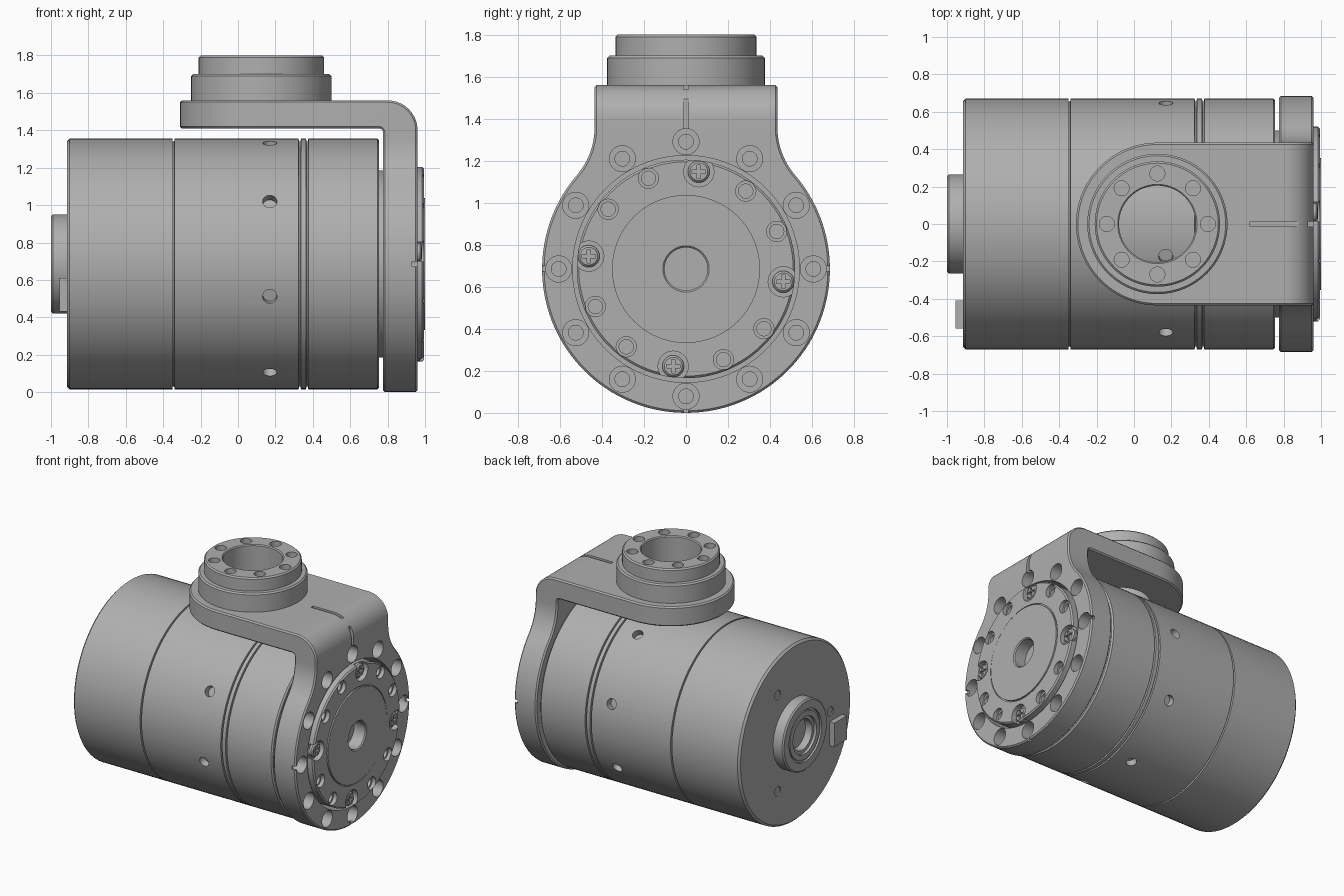
import bpy, bmesh
from math import sin, cos, pi, radians, acos
from mathutils import Vector, Matrix

if "Cube" in bpy.data.objects:
    bpy.data.objects.remove(bpy.data.objects["Cube"])

ZC = 0.685                      # height of the main axis
HUB_X = 0.125                   # position of the upright hub
X, UP = Vector((1, 0, 0)), Vector((0, 0, 1))

metal = bpy.data.materials.new("plain_grey_metal")
metal.use_nodes = True
GREY = (0.43, 0.43, 0.43, 1)
metal.diffuse_color = GREY
metal.node_tree.nodes["Principled BSDF"].inputs["Base Color"].default_value = GREY


def lathe(bm, profile, pos, axis, seg=96):
    """Revolve (radius, height) points about an axis through pos."""
    m = Matrix.Translation(pos) @ axis.to_track_quat('Z', 'Y').to_matrix().to_4x4()
    rings = []
    for r, h in profile:
        if r == 0:
            rings.append([bm.verts.new(m @ Vector((0, 0, h)))] * seg)
        else:
            rings.append([bm.verts.new(m @ Vector((r * cos(2 * pi * i / seg),
                          r * sin(2 * pi * i / seg), h))) for i in range(seg)])
    for a, b in zip(rings, rings[1:]):
        for i in range(seg):
            j = (i + 1) % seg
            bm.faces.new(dict.fromkeys((a[i], a[j], b[j], b[i])))


def drill(bm, pos, axis, *steps, seg=32):
    """Stepped hole cutter: steps are (radius, depth) from the surface."""
    prof, h = [(0, 0.02)], 0.02
    for r, d in steps:
        prof += [(r, h), (r, -d)]
        h = -d
    lathe(bm, prof + [(0, h)], pos, axis, seg)


def prism(bm, pts, axis, lo, hi):
    """Extrude a 2D outline along x, y or z."""
    place = {'x': lambda u, v, h: (h, u, v), 'y': lambda u, v, h: (u, h, v),
             'z': lambda u, v, h: (u, v, h)}[axis]
    a = [bm.verts.new(place(u, v, lo)) for u, v in pts]
    b = [bm.verts.new(place(u, v, hi)) for u, v in pts]
    bm.faces.new(a)
    bm.faces.new(b)
    for i in range(len(pts)):
        j = (i + 1) % len(pts)
        bm.faces.new((a[i], a[j], b[j], b[i]))


def box(bm, x0, x1, y0, y1, z0, z1):
    prism(bm, [(x0, y0), (x1, y0), (x1, y1), (x0, y1)], 'z', z0, z1)


def arc(cx, cy, r, a0, a1, n):
    return [(cx + r * cos(radians(a0 + (a1 - a0) * i / n)),
             cy + r * sin(radians(a0 + (a1 - a0) * i / n))) for i in range(n + 1)]


def finish(name, bm):
    bmesh.ops.remove_doubles(bm, verts=bm.verts, dist=1e-5)
    bmesh.ops.recalc_face_normals(bm, faces=bm.faces)
    me = bpy.data.meshes.new(name)
    bm.to_mesh(me)
    bm.free()
    ob = bpy.data.objects.new(name, me)
    bpy.context.collection.objects.link(ob)
    me.materials.append(metal)
    return ob


def bake(ob):
    bpy.context.view_layer.update()
    dg = bpy.context.evaluated_depsgraph_get()
    me = bpy.data.meshes.new_from_object(ob.evaluated_get(dg))
    ob.modifiers.clear()
    ob.data = me


def combine(ob, bm, op='DIFFERENCE'):
    cutter = finish("cutter", bm)
    mod = ob.modifiers.new("cut", 'BOOLEAN')
    mod.operation, mod.solver, mod.object = op, 'EXACT', cutter
    bake(ob)
    bpy.data.objects.remove(cutter)


def turned(name, profile, pos, axis):
    bm = bmesh.new()
    lathe(bm, profile, pos, axis)
    return finish(name, bm)


def around(r, deg, x):
    return Vector((x, r * cos(radians(deg)), ZC + r * sin(radians(deg))))


CENTRE = Vector((0, 0, ZC))

# Cylindrical housing with grooves
R = 0.67
prof = [(0, -0.915), (R - 0.015, -0.915), (R, -0.9)]
for g in (-0.345, 0.33, 0.37):
    prof += [(R, g - 0.006), (R - 0.014, g - 0.004), (R - 0.014, g + 0.004), (R, g + 0.006)]
prof += [(R, 0.745), (R - 0.01, 0.755), (0.5, 0.755), (0.5, 0.9), (0, 0.9)]
housing = turned("housing", prof, CENTRE, X)
bm = bmesh.new()
for k in range(8):              # radial screw holes
    p = around(R, 15 + 45 * k, 0.17)
    drill(bm, p, (p - around(0, 0, 0.17)).normalized(), (0.038, 0.05))
for k in range(3):              # shallow marks on the rear cap
    drill(bm, around(0.42, 60 + 120 * k, -0.915), -X, (0.035, 0.008))
combine(housing, bm)

# Rear cable boss and connector
turned("rear_boss", [(0, 0.9), (0.265, 0.9), (0.265, 0.99), (0.255, 1.0), (0.195, 1.0),
                     (0.195, 0.985), (0.18, 0.985), (0.18, 0.995), (0.14, 0.995),
                     (0.14, 0.975), (0.115, 0.975), (0.115, 0.92), (0, 0.92)], CENTRE, -X)
bm = bmesh.new()
box(bm, -0.955, -0.9, -0.56, -0.41, 0.43, 0.61)
finish("rear_connector", bm)

# Angle bracket: side profile, trimmed by end outline and rounded tip
W, RP, F = 0.435, 0.685, 0.35
bm = bmesh.new()
prism(bm, [(-0.4, 1.41), (0.755, 1.41)] + arc(0.755, 1.39, 0.02, 80, 0, 4)
      + [(0.775, -0.1), (0.96, -0.1)] + arc(0.8, 1.4, 0.16, 0, 90, 14) + [(-0.4, 1.56)],
      'y', -0.8, 0.8)
bracket = finish("bracket", bm)
t = acos((W + F) / (RP + F))
neck = ZC + (RP + F) * sin(t)
deg = t * 180 / pi
outline = ([(W, 1.7)] + arc(W + F, neck, F, 180, 180 + deg, 12)
           + arc(0, ZC, RP, deg, -180 - deg, 84)[1:-1]
           + arc(-W - F, neck, F, -deg, 0, 12) + [(-W, 1.7)])
bm = bmesh.new()
prism(bm, outline, 'x', -0.6, 1.2)
combine(bracket, bm, 'INTERSECT')
bm = bmesh.new()
prism(bm, arc(HUB_X, 0, W, 90, 270, 48)
      + [(HUB_X, -0.9), (1.3, -0.9), (1.3, 0.9), (HUB_X, 0.9)], 'z', -0.3, 2)
combine(bracket, bm, 'INTERSECT')
bev = bracket.modifiers.new("edge", 'BEVEL')
bev.width, bev.segments, bev.limit_method, bev.angle_limit = 0.01, 1, 'ANGLE', radians(50)
bake(bracket)

# Bracket bores, bolt holes and alignment slots
bm = bmesh.new()
lathe(bm, [(0, 0.7), (0.54, 0.7), (0.54, 1.1), (0, 1.1)], CENTRE, X)
lathe(bm, [(0, 1.38), (0.205, 1.38), (0.205, 1.65), (0, 1.65)], Vector((HUB_X, 0, 0)), UP)
combine(bracket, bm)
bm = bmesh.new()
for k in range(12):
    drill(bm, around(0.606, 30 * k, 0.96), X, (0.062, 0.12), (0.035, 0.15))
combine(bracket, bm)
bm = bmesh.new()
S = 0.013
for side in (-1, 1):
    y0, y1 = sorted((0.61 * side, 0.72 * side))
    box(bm, 0.93, 1, y0, y1, ZC - S, ZC + S)
box(bm, 0.93, 1, -S, S, -0.05, 0.08)
box(bm, 0.93, 1, -S, S, 1.29, 1.5)
box(bm, 0.62, 0.88, -S, S, 1.535, 1.6)
combine(bracket, bm)

# Upright hub ring with bolt holes
hub = turned("upright_hub", [(0.205, 1.555), (0.375, 1.555), (0.375, 1.69), (0.365, 1.7),
                             (0.335, 1.7), (0.335, 1.79), (0.325, 1.8), (0.212, 1.8),
                             (0.205, 1.793), (0.205, 1.555)], Vector((HUB_X, 0, 0)), UP)
bm = bmesh.new()
for k in range(8):
    a = k * pi / 4
    drill(bm, Vector((HUB_X + 0.27 * cos(a), 0.27 * sin(a), 1.8)), UP, (0.04, 0.08))
combine(hub, bm)

# Output flange with bolt holes, screw pockets and a centre recess
flange = turned("output_flange", [(0, 0.86), (0.52, 0.86), (0.52, 0.985), (0.51, 0.995),
                                  (0.36, 0.995), (0.36, 0.988), (0.352, 0.988), (0.352, 1.0),
                                  (0.11, 1.0), (0.102, 0.992), (0.102, 0.9), (0, 0.88)],
                CENTRE, X)
bm = bmesh.new()
for k in range(12):
    p = around(0.467, 22.5 + 30 * k, 0.995)
    if k % 3 == 2:
        drill(bm, p, X, (0.072, 0.04))
    else:
        drill(bm, p, X, (0.048, 0.03), (0.034, 0.09))
combine(flange, bm)

# Clamp screws with cross recesses
for k in range(4):
    p = around(0.467, 82.5 + 90 * k, 0)
    screw = turned("clamp_screw_%d" % (k + 1),
                   [(0, 0.93), (0.052, 0.93), (0.052, 0.972), (0.042, 0.982), (0, 0.984)], p, X)
    cross = []
    for q in range(4):
        for u, v in ((0.032, -0.008), (0.032, 0.008), (0.008, 0.008)):
            c, s = cos(q * pi / 2), sin(q * pi / 2)
            cross.append((p.y + u * c - v * s, p.z + u * s + v * c))
    bm = bmesh.new()
    prism(bm, cross, 'x', 0.965, 1.02)
    combine(screw, bm)

# Smooth shading with crisp edges
for ob in bpy.context.view_layer.objects:
    ob.select_set(ob.type == 'MESH' and metal.name in ob.data.materials)
bpy.context.view_layer.objects.active = housing
bpy.ops.object.shade_smooth_by_angle(angle=radians(30))
